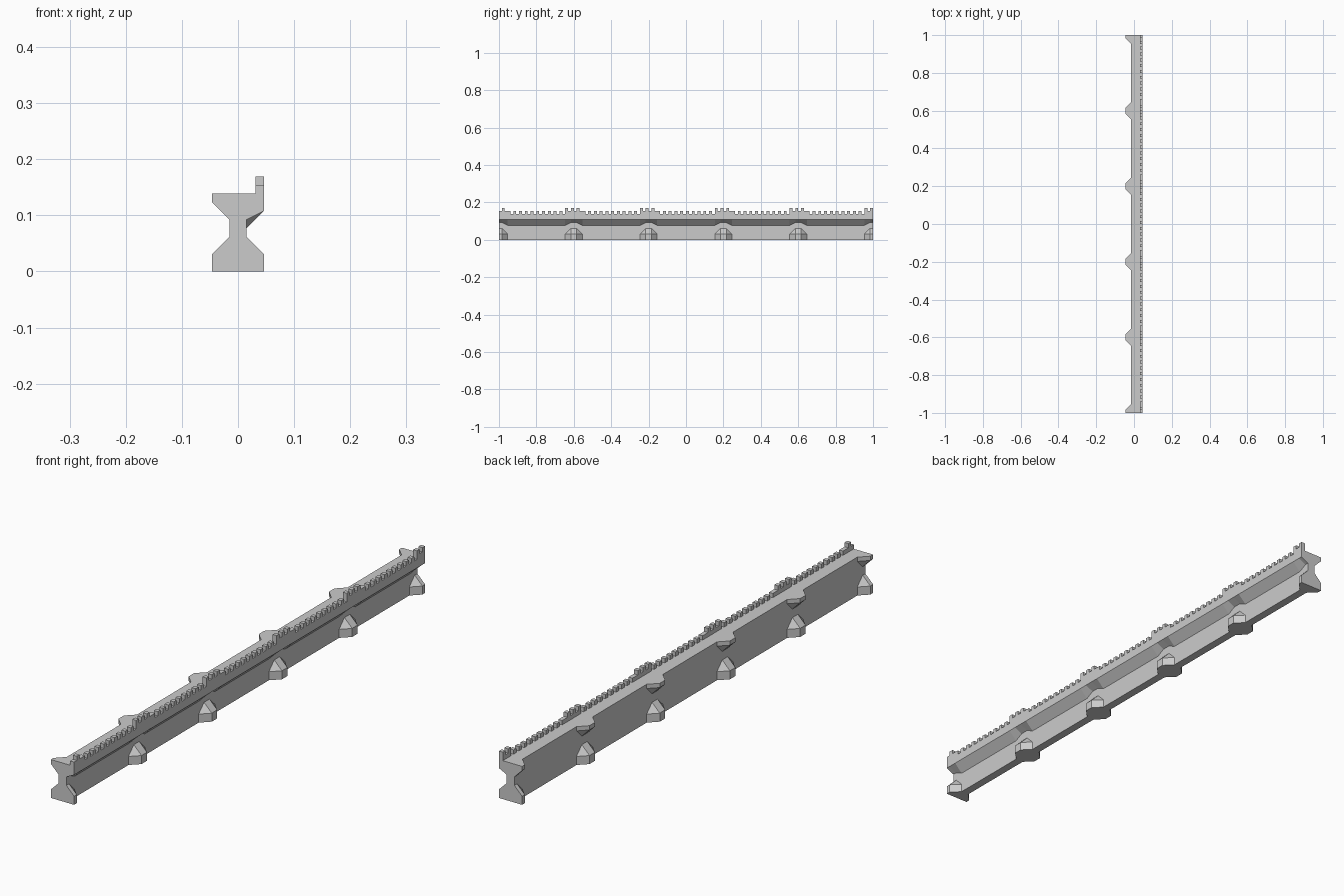
import bpy, bmesh

if "Cube" in bpy.data.objects:
    bpy.data.objects.remove(bpy.data.objects["Cube"])

U = 1 / 65          # one grid unit; the wall is 130 units long
LENGTH = 130
PILLARS = range(0, LENGTH + 1, 26)


def finish(name, bm):
    """Turn a bmesh in grid units (y from 0 to 130) into a scaled, centred object."""
    bmesh.ops.recalc_face_normals(bm, faces=bm.faces)
    for v in bm.verts:
        v.co = (v.co.x * U, (v.co.y - LENGTH / 2) * U, v.co.z * U)
    me = bpy.data.meshes.new(name)
    bm.to_mesh(me)
    bm.free()
    ob = bpy.data.objects.new(name, me)
    bpy.context.collection.objects.link(ob)
    return ob


def loft(name, sections):
    bm = bmesh.new()
    rings = [[bm.verts.new(p) for p in s] for s in sections]
    n = len(rings[0])
    for a, b in zip(rings, rings[1:]):
        for i in range(n):
            j = (i + 1) % n
            bm.faces.new((a[i], a[j], b[j], b[i]))
    bm.faces.new(rings[0])
    bm.faces.new(rings[-1])
    return finish(name, bm)


def bracket(name, side, y, z_low, z_high, z_tip):
    """Half-octagon block tapering back to the wall at z_tip, cut at the wall ends."""
    pts = set()
    for s in (-1, 1):
        plan = [(1, 3 * s, z_low), (1, 3 * s, z_high), (3, s, z_low),
                (3, s, z_high), (1, s, z_tip)]
        for d, dy, z in plan:
            pts.add((side * d, min(max(y + dy, 0), LENGTH), z))
    bm = bmesh.new()
    for p in sorted(pts):
        bm.verts.new(p)
    bmesh.ops.convex_hull(bm, input=bm.verts)
    bmesh.ops.dissolve_limit(bm, angle_limit=0.01, verts=bm.verts, edges=bm.edges)
    return finish(name, bm)


# Wall body with overhanging ledge; the ledge underside lifts above each pillar
stations = []
for p in PILLARS:
    for dy, zb in ((-3, 5), (-1, 6), (1, 6), (3, 5)):
        stations.append((p + dy, zb))
stations = [(0, 6)] + [s for s in stations if 0 < s[0] < LENGTH] + [(LENGTH, 6)]
loft("wall_body", [[(-1, y, 0), (1, y, 0), (1, y, zb), (3, y, 7),
                    (2, y, 7), (2, y, 9), (-1, y, 9)] for y, zb in stations])

# Parapet: toothed skyline, one unit higher around each pillar
skyline = []
for i in range(LENGTH):
    raised = any(p - 3 <= i < p + 3 for p in PILLARS)
    z = 9 + raised + i % 2
    skyline += [(i, z), (i + 1, z)]
outline = [(0, 7)]
for q in skyline + [(LENGTH, 7)]:
    if q != outline[-1]:
        outline.append(q)
loft("battlement", [[(x, y, z) for y, z in outline] for x in (2, 3)])

# Pillar feet on both sides, and platform supports on the walkway side
for k, p in enumerate(PILLARS):
    for side, label in ((-1, "inner"), (1, "outer")):
        bracket(f"{label}_foot_{k}", side, p, 0, 2, 4)
    bracket(f"platform_{k}", -1, p, 9, 8, 6)
